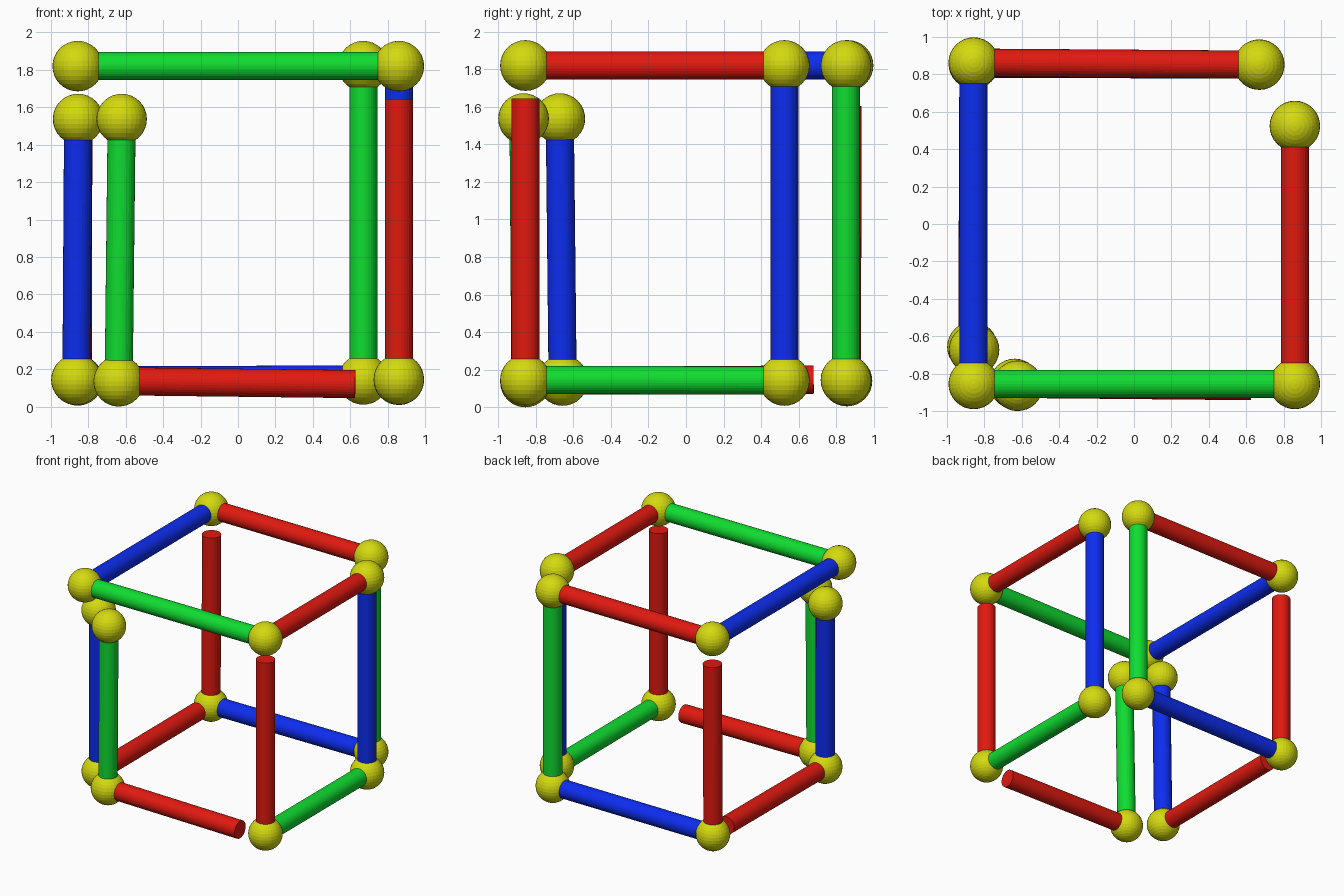
import bpy
from mathutils import Vector

if "Cube" in bpy.data.objects:
    bpy.data.objects.remove(bpy.data.objects["Cube"])

BALL_R, ROD_R = 0.135, 0.075


def material(name, rgb):
    m = bpy.data.materials.new(name)
    m.diffuse_color = (*rgb, 1)
    m.use_nodes = True
    m.node_tree.nodes["Principled BSDF"].inputs["Base Color"].default_value = m.diffuse_color
    return m


YELLOW = material("yellow", (0.66, 0.70, 0.005))
COLOURS = {
    "red": material("red", (0.75, 0.01, 0.005)),
    "green": material("green", (0.005, 0.72, 0.03)),
    "blue": material("blue", (0.004, 0.026, 0.87)),
}


def ball(name, pos):
    bpy.ops.mesh.primitive_uv_sphere_add(segments=32, ring_count=16, radius=BALL_R, location=pos)
    ob = bpy.context.object
    ob.name = "ball_" + name
    ob.data.materials.append(YELLOW)


def rod(name, colour, start, end, end_in_ball=True):
    # Rod tips sit just inside the balls; free ends stop exactly at the end point
    a, b = Vector(start), Vector(end)
    d = (b - a).normalized()
    a = a + d * 0.09
    if end_in_ball:
        b = b - d * 0.09
    bpy.ops.mesh.primitive_cylinder_add(vertices=32, radius=ROD_R, depth=(b - a).length, location=(a + b) / 2)
    ob = bpy.context.object
    ob.name = "rod_" + name
    ob.rotation_mode = "QUATERNION"
    ob.rotation_quaternion = d.to_track_quat("Z", "Y")
    ob.data.materials.append(COLOURS[colour])


# Joint balls
P = {
    "top_front_left": (-0.857, -0.855, 1.82),
    "top_front_right": (0.86, -0.855, 1.82),
    "top_back_left": (-0.857, 0.863, 1.82),
    "top_back_right": (0.67, 0.852, 1.82),
    "top_right_back": (0.86, 0.524, 1.82),
    "low_front_right": (0.86, -0.855, 0.145),
    "low_back_left": (-0.857, 0.857, 0.14),
    "low_back_right": (0.67, 0.852, 0.145),
    "low_right_back": (0.86, 0.524, 0.143),
    "low_left_front": (-0.864, -0.657, 0.143),
    "mid_left_front": (-0.855, -0.672, 1.537),
    "low_front_left": (-0.638, -0.855, 0.135),
    "mid_front_left": (-0.622, -0.865, 1.537),
}
for name, pos in P.items():
    ball(name, pos)

# Rods joining two balls
for name, colour, a, b in [
    ("top_front", "green", "top_front_left", "top_front_right"),
    ("top_left", "blue", "top_front_left", "top_back_left"),
    ("top_back", "red", "top_back_left", "top_back_right"),
    ("top_right", "red", "top_front_right", "top_right_back"),
    ("post_back_right", "green", "top_back_right", "low_back_right"),
    ("post_right_back", "blue", "top_right_back", "low_right_back"),
    ("post_left_front", "blue", "low_left_front", "mid_left_front"),
    ("post_front_left", "green", "low_front_left", "mid_front_left"),
    ("low_right", "green", "low_front_right", "low_right_back"),
    ("low_back", "blue", "low_back_left", "low_back_right"),
]:
    rod(name, colour, P[a], P[b])

# Rods with one free end
for name, start, end in [
    ("post_front_right", "low_front_right", (0.86, -0.855, 1.643)),
    ("post_back_left", "low_back_left", (-0.853, 0.86, 1.605)),
    ("low_front", "low_front_left", (0.627, -0.867, 0.12)),
    ("low_left", "low_left_front", (-0.86, 0.68, 0.147)),
]:
    rod(name, "red", P[start], end, False)
